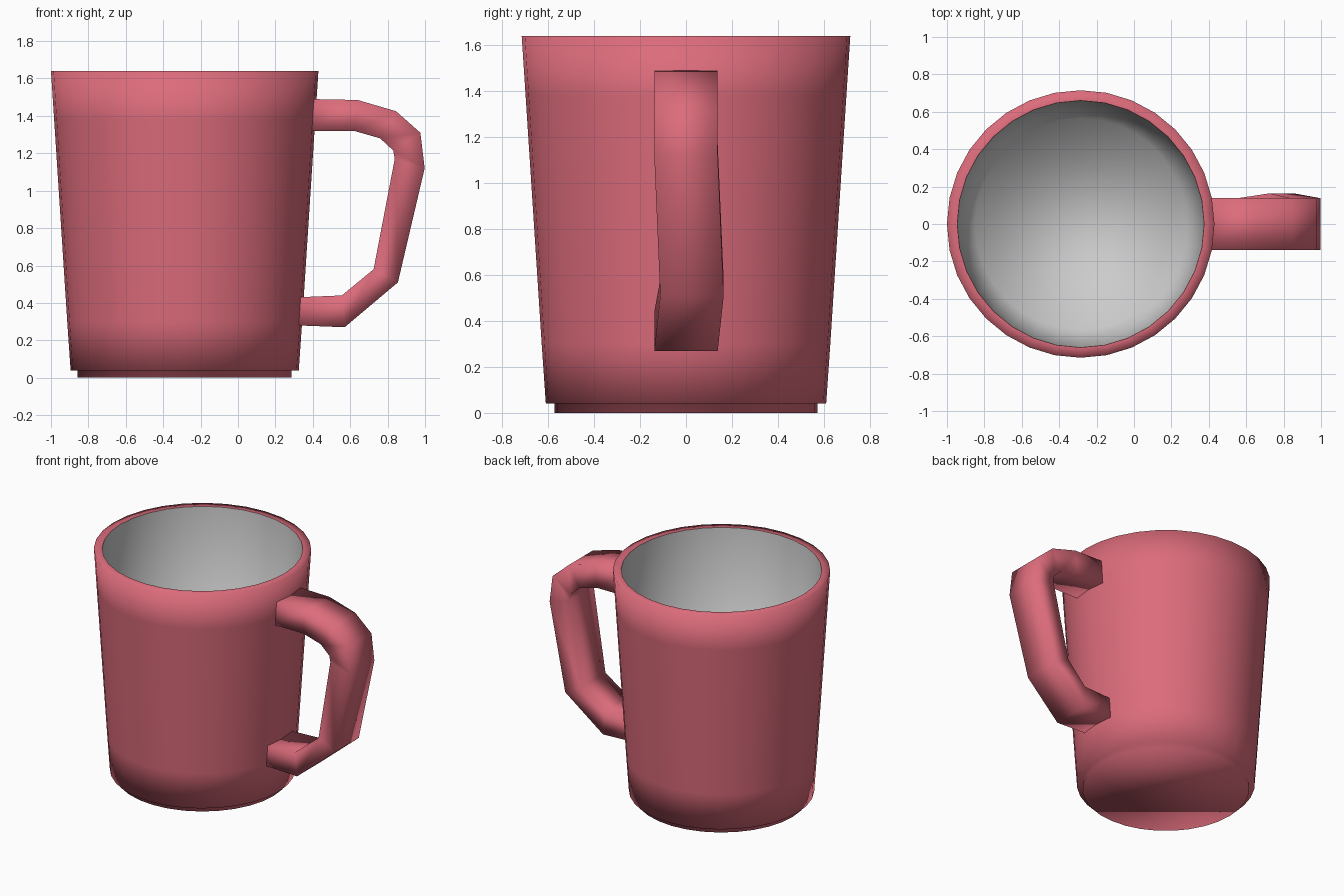
import bpy, bmesh, math

if "Cube" in bpy.data.objects:
    bpy.data.objects.remove(bpy.data.objects["Cube"])

SIDES = 32
CX = -0.285

pink = bpy.data.materials.new("pink_glaze")
pink.diffuse_color = (0.72, 0.15, 0.2, 1)
pink.use_nodes = True
pink.node_tree.nodes["Principled BSDF"].inputs["Base Color"].default_value = pink.diffuse_color


def finish(name, bm, mat=None, recalc=True):
    if recalc:
        bmesh.ops.recalc_face_normals(bm, faces=bm.faces)
    for f in bm.faces:
        f.smooth = True
    me = bpy.data.meshes.new(name)
    bm.to_mesh(me)
    bm.free()
    if mat:
        me.materials.append(mat)
    ob = bpy.data.objects.new(name, me)
    bpy.context.collection.objects.link(ob)
    return ob


def lathe(name, profile, cap_first=False, cap_last=False, mat=None):
    """Revolve (radius, z) points, listed so that faces point outward, around the mug axis."""
    bm = bmesh.new()
    rings = []
    for r, z in profile:
        rings.append([bm.verts.new((CX + r * math.cos(2 * math.pi * i / SIDES),
                                    r * math.sin(2 * math.pi * i / SIDES), z))
                      for i in range(SIDES)])
    for a, b in zip(rings, rings[1:]):
        for i in range(SIDES):
            j = (i + 1) % SIDES
            bm.faces.new((a[i], a[j], b[j], b[i]))
    if cap_first:
        bm.faces.new(rings[0][::-1])
    if cap_last:
        bm.faces.new(rings[-1])
    return finish(name, bm, mat, recalc=False)


# Outer wall with recessed foot and flat rim
lathe("mug_body", [(0.572, 0), (0.572, 0.04), (0.61, 0.04), (0.628, 0.3),
                   (0.698, 1.38), (0.715, 1.64), (0.66, 1.64)],
      cap_first=True, mat=pink)

# Grey lining: inner wall and floor
lathe("mug_lining", [(0.66, 1.64), (0.565, 0.1)], cap_last=True)

# Handle: rectangular section along outer and inner side profiles (x, z)
outer = [(0.385, 1.49), (0.64, 1.485), (0.845, 1.425), (0.975, 1.31),
         (0.998, 1.12), (0.855, 0.51), (0.57, 0.27), (0.315, 0.28)]
inner = [(0.385, 1.32), (0.62, 1.32), (0.76, 1.28), (0.83, 1.215),
         (0.838, 1.17), (0.725, 0.58), (0.555, 0.44), (0.315, 0.43)]
shift = [0, 0, 0, 0, 0, 0.026, 0, 0]
HALF = 0.138

bm = bmesh.new()
sections = []
for (ox, oz), (ix, iz), s in zip(outer, inner, shift):
    sections.append([bm.verts.new(p) for p in (
        (ox, s - HALF, oz), (ox, s + HALF, oz),
        (ix, s + HALF, iz), (ix, s - HALF, iz))])
for a, b in zip(sections, sections[1:]):
    for i in range(4):
        j = (i + 1) % 4
        bm.faces.new((a[i], a[j], b[j], b[i]))
bm.faces.new(sections[0])
bm.faces.new(sections[-1][::-1])
finish("handle", bm, pink)
